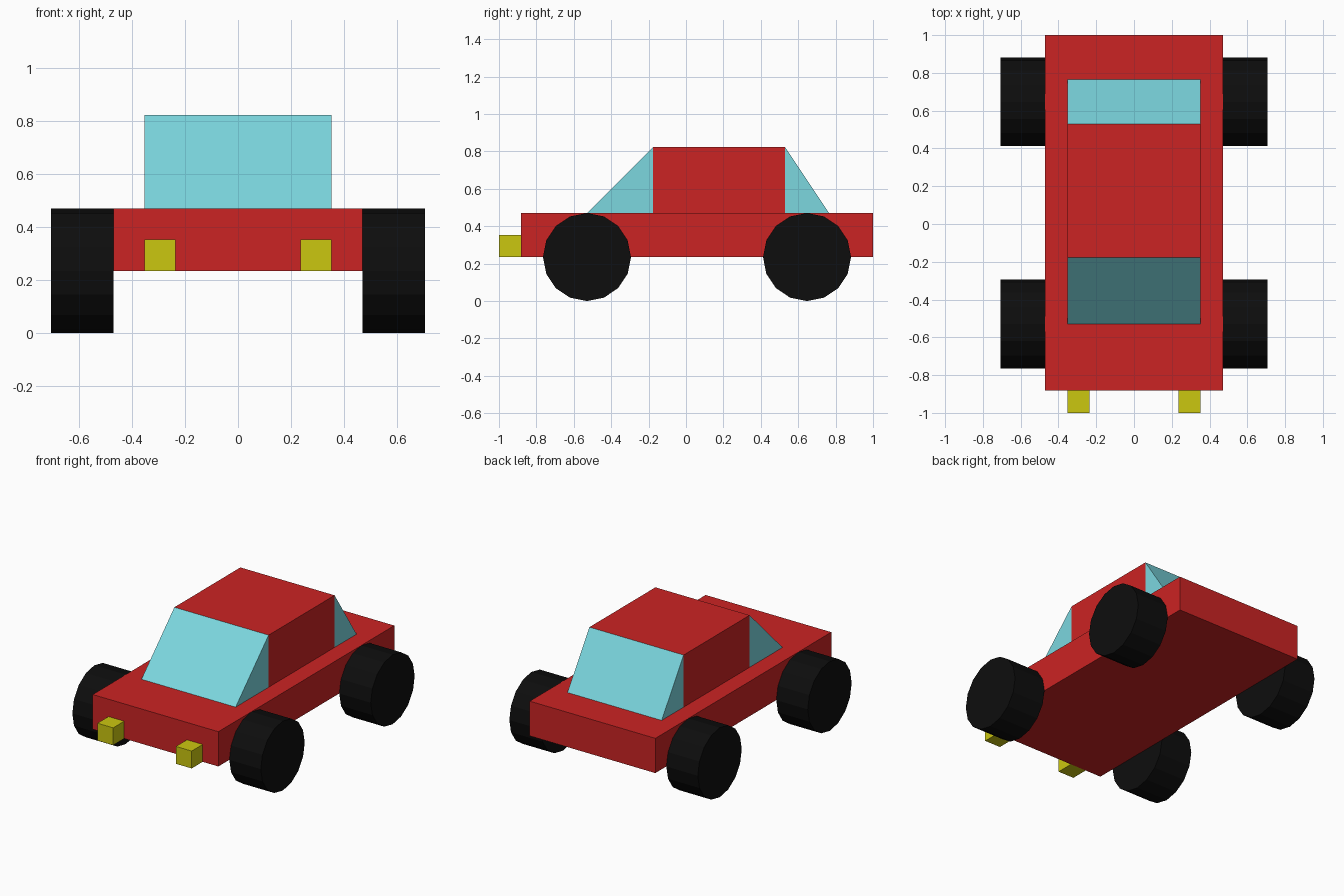
import bpy, bmesh, math
from mathutils import Matrix

if "Cube" in bpy.data.objects:
    bpy.data.objects.remove(bpy.data.objects["Cube"])


def material(name, rgb):
    m = bpy.data.materials.new(name)
    m.diffuse_color = (*rgb, 1)
    m.use_nodes = True
    m.node_tree.nodes["Principled BSDF"].inputs["Base Color"].default_value = m.diffuse_color
    return m


red = material("red paint", (0.60, 0.017, 0.017))
glass = material("blue glass", (0.20, 0.68, 0.74))
yellow = material("yellow lamp", (0.60, 0.57, 0.005))
black = material("black rubber", (0.004, 0.004, 0.004))


def finish(name, bm, mat):
    bmesh.ops.recalc_face_normals(bm, faces=bm.faces)
    mesh = bpy.data.meshes.new(name)
    bm.to_mesh(mesh)
    bm.free()
    mesh.materials.append(mat)
    ob = bpy.data.objects.new(name, mesh)
    bpy.context.collection.objects.link(ob)
    return ob


def extrude_x(name, profile, x0, x1, mat):
    """Extrude a side profile of (y, z) points from x0 to x1."""
    bm = bmesh.new()
    face = bm.faces.new([bm.verts.new((x0, y, z)) for y, z in profile])
    new = bmesh.ops.extrude_face_region(bm, geom=[face])["geom"]
    verts = [v for v in new if isinstance(v, bmesh.types.BMVert)]
    bmesh.ops.translate(bm, verts=verts, vec=(x1 - x0, 0, 0))
    return finish(name, bm, mat)


def box(name, x0, x1, y0, y1, z0, z1, mat):
    return extrude_x(name, [(y0, z0), (y1, z0), (y1, z1), (y0, z1)], x0, x1, mat)


def wheel(name, x, y, r, width):
    bm = bmesh.new()
    place = Matrix.Translation((x, y, r)) @ Matrix.Rotation(math.pi / 2, 4, 'Y')
    bmesh.ops.create_cone(bm, cap_ends=True, segments=16, radius1=r, radius2=r,
                          depth=width, matrix=place)
    return finish(name, bm, black)


U = 2 / 17  # the model's grid step
low, deck, roof = 2 * U, 4 * U, 7 * U

# Body and cabin
box("body", -4 * U, 4 * U, -7.5 * U, 8.5 * U, low, deck, red)
box("cabin", -3 * U, 3 * U, -1.5 * U, 4.5 * U, deck, roof, red)

# Glass wedges
extrude_x("windshield", [(-4.5 * U, deck), (-1.5 * U, deck), (-1.5 * U, roof)],
          -3 * U, 3 * U, glass)
extrude_x("rear_window", [(4.5 * U, deck), (6.5 * U, deck), (4.5 * U, roof)],
          -3 * U, 3 * U, glass)

# Wheels and headlights on both sides
for side, s in (("left", -1), ("right", 1)):
    wheel(f"front_wheel_{side}", s * 5 * U, -4.5 * U, 2 * U, 2 * U)
    wheel(f"rear_wheel_{side}", s * 5 * U, 5.5 * U, 2 * U, 2 * U)
    x0, x1 = sorted((s * 2 * U, s * 3 * U))
    box(f"headlight_{side}", x0, x1, -8.5 * U, -7.5 * U, low, 3 * U, yellow)
